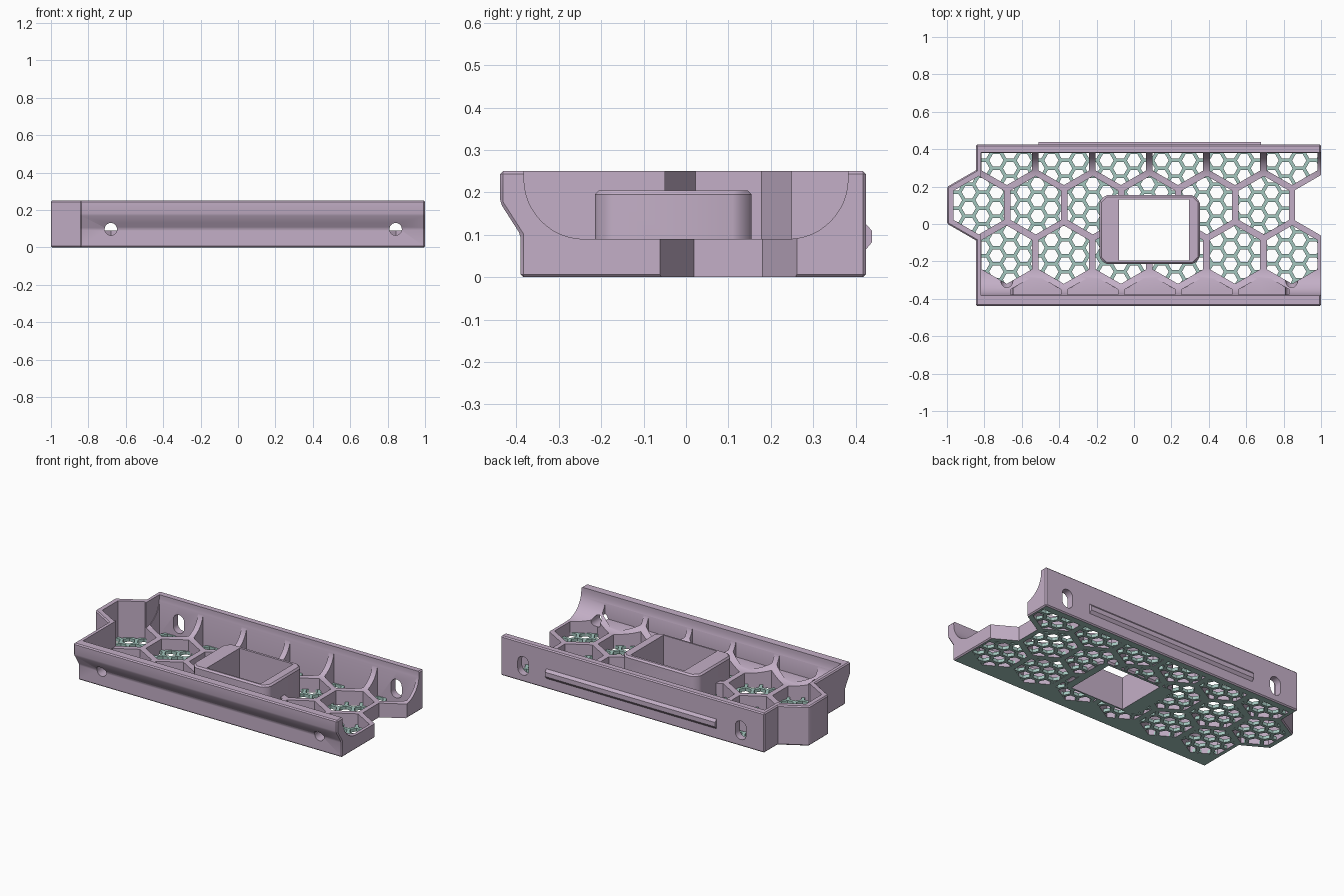
import bpy, bmesh, math
from mathutils import Vector

if "Cube" in bpy.data.objects:
    bpy.data.objects.remove(bpy.data.objects["Cube"], do_unlink=True)

PITCH, ROW, APOTHEM = 0.305, 0.264, 0.135     # honeycomb layout
FLOOR, TOP = 0.09, 0.25


def material(name, rgb):
    m = bpy.data.materials.new(name)
    m.use_nodes = True
    m.diffuse_color = (*rgb, 1)
    bsdf = next(n for n in m.node_tree.nodes if n.type == "BSDF_PRINCIPLED")
    bsdf.inputs["Base Color"].default_value = (*rgb, 1)
    return m


mauve = material("dusty mauve", (0.55, 0.43, 0.57))
teal = material("pale teal", (0.37, 0.57, 0.52))


def make_object(name, bm, mat=mauve):
    bmesh.ops.recalc_face_normals(bm, faces=bm.faces[:])
    mesh = bpy.data.meshes.new(name)
    bm.to_mesh(mesh)
    bm.free()
    mesh.materials.append(mat)
    ob = bpy.data.objects.new(name, mesh)
    bpy.context.scene.collection.objects.link(ob)
    return ob


def prism(bm, points, start, end, axis="z", bevel=0):
    """Extrude a 2D outline along an axis from start to end."""
    place = {"x": lambda a, b, d: (d, a, b), "y": lambda a, b, d: (a, d, b),
             "z": lambda a, b, d: (a, b, d)}[axis]
    face = bm.faces.new([bm.verts.new(place(a, b, start)) for a, b in points])
    ext = bmesh.ops.extrude_face_region(bm, geom=[face])["geom"]
    moved = [v for v in ext if isinstance(v, bmesh.types.BMVert)]
    bmesh.ops.translate(bm, verts=moved, vec=place(0, 0, end - start))
    if bevel:
        bmesh.ops.bevel(bm, geom=bm.edges[:], offset=bevel, segments=1, affect="EDGES")


def prism_object(name, *args, **kw):
    bm = bmesh.new()
    prism(bm, *args, **kw)
    return make_object(name, bm)


def arc(cx, cy, r, a0, a1, n):
    return [(cx + r * math.cos(math.radians(a0 + (a1 - a0) * i / n)),
             cy + r * math.sin(math.radians(a0 + (a1 - a0) * i / n))) for i in range(n + 1)]


def hexagon(cx, cy, apothem):
    return arc(cx, cy, apothem / math.cos(math.pi / 6), 30, 330, 5)


def rect(x0, x1, y0, y1, c=0):
    if not c:
        return [(x0, y0), (x1, y0), (x1, y1), (x0, y1)]
    return [(x0 + c, y0), (x1 - c, y0), (x1, y0 + c), (x1, y1 - c),
            (x1 - c, y1), (x0 + c, y1), (x0, y1 - c), (x0, y0 + c)]


# Cell centres: three open rows, plus shallow pockets along the front wall
cells = [(x0 + PITCH * i, 0.1 + ROW * k)
         for x0, k in ((-0.68, 1), (-0.83, 0), (-0.68, -1)) for i in range(6)]
pockets = [(-0.525 + PITCH * i, 0.1 - 2 * ROW) for i in range(5)]

# Tray: long section with a flared front wall
tray = prism_object("tray", [(-0.39, 0), (0.424, 0), (0.424, TOP), (-0.438, TOP),
                             (-0.438, 0.175), (-0.39, 0.1)], -0.845, 1, "x", bevel=0.007)
end_bay = prism_object("end_bay", hexagon(-0.83, 0.1, 0.17), 0, TOP, bevel=0.007)

# Cavity with large rounded corners along both long walls
cavity = prism_object("cavity", [(-0.382, 0.4)] + arc(-0.24, FLOOR + 0.142, 0.142, 180, 270, 12)
                      + arc(0.24, FLOOR + 0.142, 0.142, 270, 360, 12) + [(0.382, 0.4)],
                      -0.818, 1.2, "x")

# Hexagonal openings and pockets
bm = bmesh.new()
for x, y in cells:
    prism(bm, [(a, min(b, 0.379)) for a, b in hexagon(x, y, APOTHEM)], -0.1, 0.5)
for x, y in pockets:
    prism(bm, [(a, max(b, -0.377)) for a, b in hexagon(x, y, APOTHEM)], 0.1, 0.5)
openings = make_object("openings", bm)

# Matching notch in the open end
end_notch = prism_object("end_notch", hexagon(1.0, 0.1, 0.14), -0.1, 0.5)

# Screw holes in front, tall slots behind
bm = bmesh.new()
for x in (-0.68, 0.843):
    prism(bm, arc(x, 0.098, 0.033, 0, 345, 23), -0.6, -0.2, "y")
    prism(bm, arc(x, 0.122, 0.038, 0, 180, 12) + arc(x, 0.08, 0.038, 180, 360, 12), 0.36, 0.6, "y")
holes = make_object("holes", bm)

# Rail along the back, raised central frame and its window
rail = prism_object("rail", [(0.41, 0.065), (0.424, 0.065), (0.438, 0.082), (0.438, 0.11),
                             (0.424, 0.126), (0.41, 0.126)], -0.51, 0.68, "x")
frame = prism_object("frame", rect(-0.185, 0.352, -0.215, 0.155, 0.035), 0, 0.205, bevel=0.01)
window = prism_object("window", rect(-0.08, 0.295, -0.195, 0.13), -0.1, 0.5)

# Combine the parts
parts = [(end_bay, "UNION"), (cavity, "DIFFERENCE"), (openings, "DIFFERENCE"),
         (end_notch, "DIFFERENCE"), (holes, "DIFFERENCE"), (rail, "UNION"),
         (frame, "UNION"), (window, "DIFFERENCE")]
for part, operation in parts:
    mod = tray.modifiers.new(part.name, "BOOLEAN")
    mod.object, mod.operation, mod.solver = part, operation, "EXACT"
bpy.context.view_layer.update()
result = bpy.data.meshes.new_from_object(tray.evaluated_get(bpy.context.evaluated_depsgraph_get()))
tray.modifiers.clear()
tray.data = result
for part, _ in parts:
    bpy.data.objects.remove(part, do_unlink=True)

# Teal underside
result.materials.clear()
for m in (mauve, teal):
    result.materials.append(m)
for p in result.polygons:
    p.material_index = int(p.normal.z < -0.9 and p.center.z < 0.004)
    p.use_smooth = True
result.set_sharp_from_angle(angle=math.radians(30))

# Fine honeycomb screen inside every opening
CELL, STRUT = 0.085, 0.0095
grid = bmesh.new()
for i in range(-15, 16):
    for j in range(-8, 9):
        cx, cy = i * CELL * math.sqrt(3) / 2, (j + (i % 2) / 2) * CELL
        rings = [[grid.verts.new((a, b, 0.001)) for a, b in
                  arc(cx, cy, ap / math.cos(math.pi / 6), 0, 300, 5)]
                 for ap in (CELL / 2, CELL / 2 - STRUT)]
        for k in range(6):
            n = (k + 1) % 6
            grid.faces.new((rings[0][k], rings[0][n], rings[1][n], rings[1][k]))
bmesh.ops.remove_doubles(grid, verts=grid.verts[:], dist=0.0005)


def slice_at(bm, co, no, clear=True):
    bmesh.ops.bisect_plane(bm, geom=bm.verts[:] + bm.edges[:] + bm.faces[:],
                           plane_co=co, plane_no=no, clear_outer=clear)


screen = bmesh.new()
for x, y in cells:
    bm = grid.copy()
    for a in range(0, 360, 60):
        n = Vector((math.cos(math.radians(a)), math.sin(math.radians(a)), 0))
        slice_at(bm, Vector((x, y, 0)) + n * 0.142, n)
    slice_at(bm, (0, 0.39, 0), (0, 1, 0))
    # keep the window clear
    for v in (-0.095, 0.31):
        slice_at(bm, (v, 0, 0), (1, 0, 0), False)
    for v in (-0.205, 0.143):
        slice_at(bm, (0, v, 0), (0, 1, 0), False)
    inside = [f for f in bm.faces if -0.095 < f.calc_center_median().x < 0.31
              and -0.205 < f.calc_center_median().y < 0.143]
    bmesh.ops.delete(bm, geom=inside, context="FACES")
    temp = bpy.data.meshes.new("temp")
    bm.to_mesh(temp)
    bm.free()
    screen.from_mesh(temp)
    bpy.data.meshes.remove(temp)
grid.free()
ext = bmesh.ops.extrude_face_region(screen, geom=screen.faces[:], use_keep_orig=True)["geom"]
bmesh.ops.translate(screen, vec=(0, 0, 0.02),
                    verts=[v for v in ext if isinstance(v, bmesh.types.BMVert)])
make_object("screen", screen, teal)
